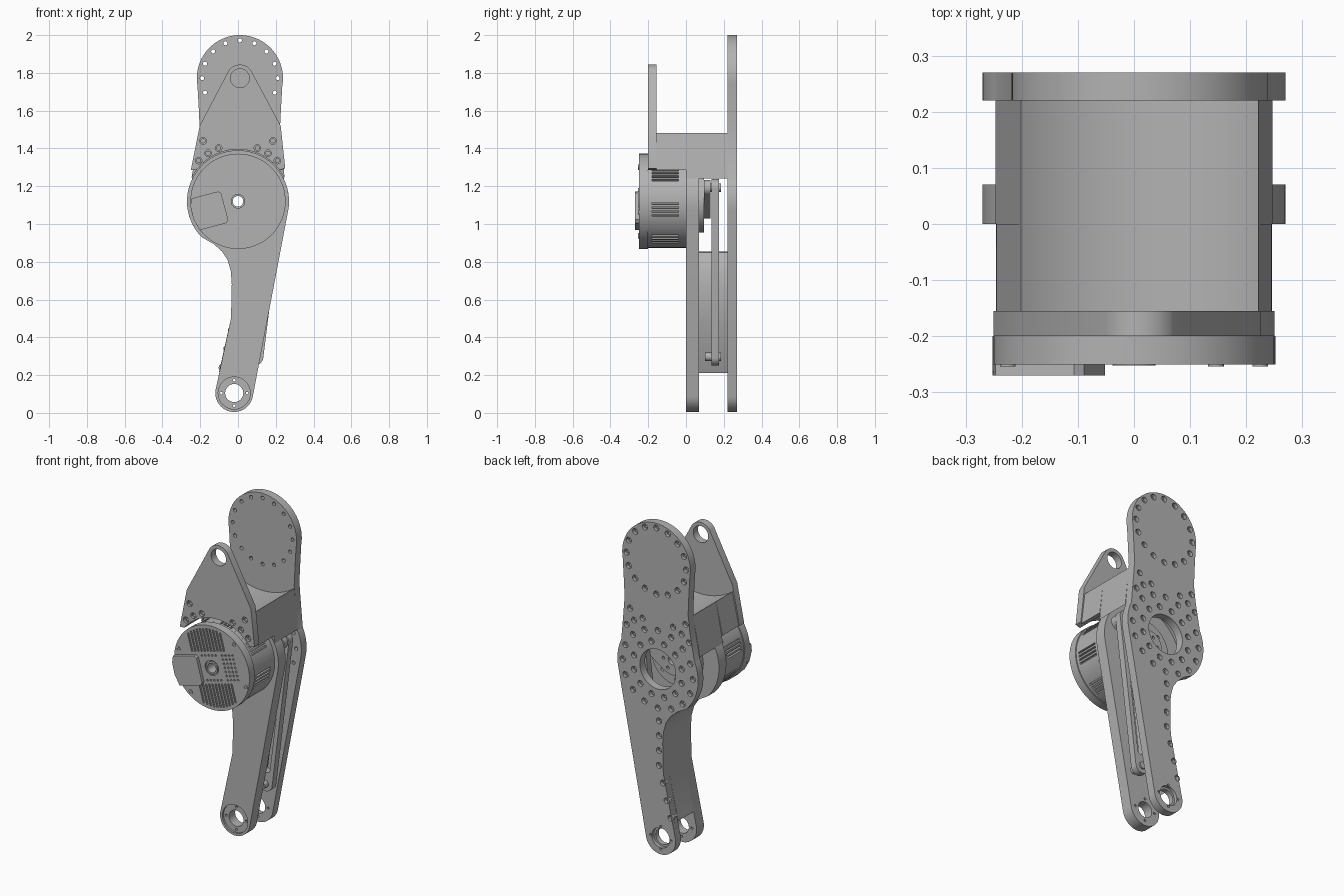
import bpy, bmesh, math
from mathutils import Matrix

cube = bpy.data.objects.get("Cube")
if cube:
    bpy.data.objects.remove(cube)

grey = bpy.data.materials.new("machined grey")
grey.use_nodes = True
grey.diffuse_color = (0.45, 0.45, 0.45, 1)
grey.node_tree.nodes["Principled BSDF"].inputs["Base Color"].default_value = (0.45, 0.45, 0.45, 1)

HIP = (0, 1.12)       # motor axis
FOOT = (-0.02, 0.105)  # lower joint
CROWN = (0.01, 1.772)  # upper joint
TILT = math.radians(15)


def polar(c, r, deg):
    a = math.radians(deg)
    return (c[0] + r * math.cos(a), c[1] + r * math.sin(a))


def arc(c, r, a, b, n=32):
    return [polar(c, r, a + (b - a) * i / n) for i in range(n + 1)]


def circle(c, r, n=20):
    return [polar(c, r, 360 * i / n) for i in range(n)]


def ring(c, r, count, start=0):
    return [polar(c, r, start + 360 * i / count) for i in range(count)]


def dots(points, r):
    return [circle(p, r, 12) for p in points]


def capsule(c1, r1, c2, r2):
    dx, dz = c2[0] - c1[0], c2[1] - c1[1]
    axis = math.degrees(math.atan2(dz, dx))
    t = math.degrees(math.acos((r1 - r2) / math.hypot(dx, dz)))
    return arc(c1, r1, axis + t, axis + 360 - t, 20) + arc(c2, r2, axis - t, axis + t, 20)


def tilted(points):
    # motor face coordinates to world x, z
    c, s = math.cos(TILT), math.sin(TILT)
    return [(HIP[0] + u * c - v * s, HIP[1] + u * s + v * c) for u, v in points]


def part(name, *layers):
    """Each layer is (outline, holes, y0, y1): a filled profile extruded along y."""
    bm = bmesh.new()
    for outline, holes, y0, y1 in layers:
        cu = bpy.data.curves.new("profile", 'CURVE')
        cu.dimensions, cu.fill_mode, cu.extrude = '2D', 'BOTH', (y1 - y0) / 2
        for loop in [outline] + holes:
            sp = cu.splines.new('POLY')
            sp.points.add(len(loop) - 1)
            sp.use_cyclic_u = True
            for p, (x, z) in zip(sp.points, loop):
                p.co = (x, z, 0, 1)
        tmp = bpy.data.objects.new("profile", cu)
        bpy.context.collection.objects.link(tmp)
        dg = bpy.context.evaluated_depsgraph_get()
        me = bpy.data.meshes.new_from_object(tmp.evaluated_get(dg))
        me.transform(Matrix.Translation((0, (y0 + y1) / 2, 0)) @ Matrix.Rotation(math.pi / 2, 4, 'X'))
        lay = bmesh.new()
        lay.from_mesh(me)
        bmesh.ops.remove_doubles(lay, verts=lay.verts, dist=1e-5)
        bmesh.ops.recalc_face_normals(lay, faces=lay.faces)
        lay.to_mesh(me)
        lay.free()
        bm.from_mesh(me)
        bpy.data.objects.remove(tmp)
        bpy.data.curves.remove(cu)
        bpy.data.meshes.remove(me)
    mesh = bpy.data.meshes.new(name)
    bm.to_mesh(mesh)
    bm.free()
    mesh.materials.clear()
    mesh.materials.append(grey)
    for f in mesh.polygons:
        f.material_index = 0
    ob = bpy.data.objects.new(name, mesh)
    bpy.context.collection.objects.link(ob)
    bpy.ops.object.select_all(action='DESELECT')
    ob.select_set(True)
    bpy.context.view_layer.objects.active = ob
    bpy.ops.object.shade_smooth_by_angle(angle=math.radians(30))
    return ob


# Shared arm edge: concave left side, round foot
left_edge = [(-0.13, 0.895), (-0.085, 0.855), (-0.055, 0.81), (-0.038, 0.75), (-0.033, 0.68), (-0.037, 0.5)]
arm = left_edge + arc(FOOT, 0.1, 170, 350)
foot_bolts = ring(FOOT, 0.068, 4)
axle = circle(HIP, 0.028)

# Front lower link
link = arc(HIP, 0.27, -10, 225, 64) + arm
part("front_link",
     (link, [circle(FOOT, 0.085, 32), axle], 0.0, 0.012),
     (link, [circle(FOOT, 0.048, 32), axle] + dots(foot_bolts, 0.007), 0.012, 0.07))

# Back plate with counterbored bolt patterns
back = (arc(HIP, 0.27, -10, 25) + [(0.23, 1.4), (0.222, 1.5), (0.227, 1.6)]
        + arc(CROWN, 0.228, -10, 190, 48) + [(-0.207, 1.6), (-0.203, 1.5), (-0.215, 1.4)]
        + arc(HIP, 0.27, 155, 225) + arm)
side_bolts = [polar(HIP, r, 90 + s * a) for s in (-1, 1)
              for r, a in ((0.30, 20), (0.30, 32), (0.30, 44), (0.37, 30))]
wall_bolts = [(-0.008, z) for z in (0.54, 0.63, 0.72, 0.81)] + [
    (-0.085 + (z - 0.24) * 0.25, z) for z in (0.24, 0.34, 0.44)]
bolts = (ring(CROWN, 0.2, 16, 22.5 / 1) + side_bolts + wall_bolts
         + ring(HIP, 0.235, 16) + ring(HIP, 0.165, 12, 15))
window = circle(HIP, 0.12, 48)
part("back_plate",
     (back, [circle(FOOT, 0.048, 32), window] + dots(bolts, 0.011) + dots(foot_bolts, 0.007), 0.22, 0.25),
     (back, [circle(FOOT, 0.06, 32), window] + dots(bolts, 0.018) + dots(foot_bolts, 0.007), 0.25, 0.27))

# Spacer wall between the two arms
outer = left_edge[1:] + [(-0.102, 0.21)]
part("spacer_wall", (outer + [(x + 0.055, z - 0.005) for x, z in reversed(outer)][1:], [], 0.07, 0.22))

# Upper bracket: pointed front ear and saddle bridge
ear = (arc(HIP, 0.275, 143, 37) + [(0.25, 1.295), (0.226, 1.52)]
       + arc(CROWN, 0.072, 35, 145) + [(-0.203, 1.52), (-0.25, 1.285)])
eye = circle(CROWN, 0.05, 32)
part("front_ear",
     (ear, [eye] + dots(side_bolts, 0.018), -0.2, -0.185),
     (ear, [eye] + dots(side_bolts, 0.011), -0.185, -0.155))
saddle = arc(CROWN, 0.36, 234, 306)
part("bridge",
     (arc(HIP, 0.275, 143, 37) + [(0.245, 1.285)] + saddle[::-1] + [(-0.245, 1.285)], [], -0.155, 0.0),
     (arc(HIP, 0.275, 154, 26) + saddle[::-1], [], 0.0, 0.22))

# Motor can with grouped cooling slots
finned = []
for g in range(8):
    start = g * 45 - 19
    for k in range(4):
        a = start + k * 5
        finned += [polar(HIP, r, a + d) for r, d in ((0.246, 0), (0.232, 0.2), (0.232, 2.3), (0.246, 2.5))]
    finned += arc(HIP, 0.246, start + 20, start + 43, 8)
can = circle(HIP, 0.246, 72)
part("motor_can", (can, [axle], -0.2, -0.18), (finned, [axle], -0.18, -0.04), (can, [axle], -0.04, 0.0))

# Motor face with vent slots and a grid of dimples
vents = []
for i in range(11):
    u = -0.11 + 0.022 * i
    end = math.sqrt(0.232 ** 2 - u * u)
    for s in (-1, 1):
        vents.append(tilted([(u - 0.005, s * 0.095), (u + 0.005, s * 0.095), (u + 0.005, s * end), (u - 0.005, s * end)]))
dimples = [(0.09 + 0.024 * i, -0.072 + 0.024 * j) for i in range(4) for j in range(7)]
dimples += [(-0.05 + 0.024 * i, s * 0.072) for i in range(5) for s in (-1, 1)]
rim = circle(HIP, 0.252, 72)
part("motor_face",
     (rim, [axle], -0.243, -0.2),
     (rim, [circle(HIP, 0.045, 32)] + vents + dots(tilted(dimples), 0.006), -0.25, -0.243))
part("axle_collar", (circle(HIP, 0.038, 32), [axle], -0.252, -0.243))

# Connector cover and face screws
cover = tilted([(-0.088, -0.095), (-0.075, -0.08), (-0.075, 0.065), (-0.09, 0.078),
                (-0.235, 0.078), (-0.25, 0.04), (-0.252, -0.03), (-0.235, -0.095)])
part("connector_cover", (cover, [], -0.27, -0.25))
for i, a in enumerate((166, 51, -14, -128)):
    p = polar(HIP, 0.232, a)
    part(f"face_screw_{i + 1}", (circle(p, 0.014), [circle(p, 0.007, 6)], -0.254, -0.25))

# Output hub, crank and slotted push rod
top_pin, low_pin = (0.2, 1.192), (0.088, 0.297)
part("output_hub", (circle(HIP, 0.165, 48), [axle] + dots(ring(HIP, 0.13, 8), 0.01), 0.07, 0.095))
part("crank", (capsule(HIP, 0.09, top_pin, 0.042), [axle] + dots(ring(HIP, 0.06, 6), 0.009), 0.095, 0.13))


def along(t):
    return tuple(a + (b - a) * t for a, b in zip(low_pin, top_pin))


part("push_rod", (capsule(low_pin, 0.046, top_pin, 0.046),
                  [capsule(along(0.1), 0.02, along(0.9), 0.0199)], 0.135, 0.175))
for name, p in (("upper_pin", top_pin), ("lower_pin", low_pin)):
    part(name, (circle(p, 0.022), [], 0.1, 0.185))
